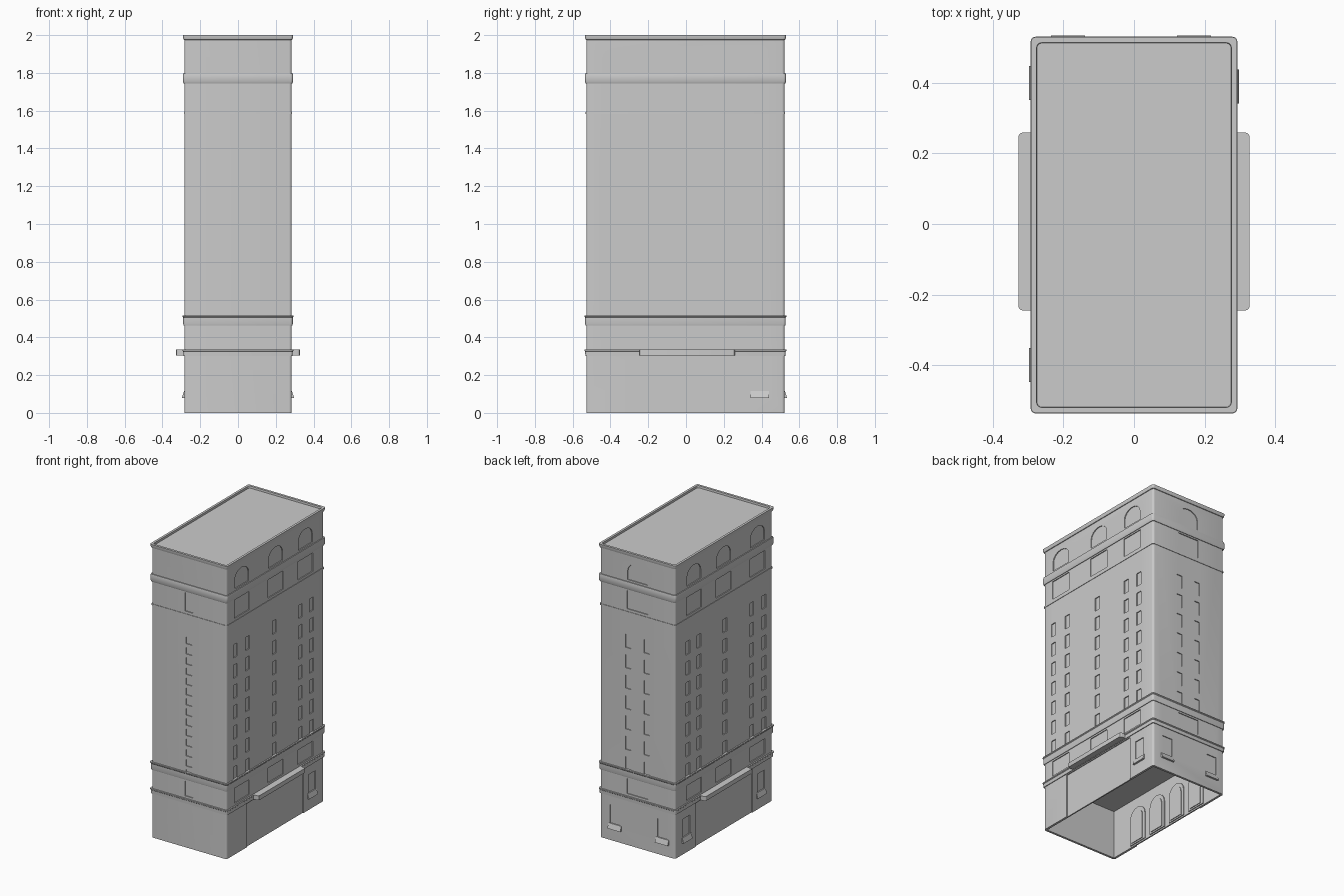
import bpy, bmesh, math

HX, HY, CY = 0.284, 0.525, -0.003   # half sizes of the tower, y centre
SIDES = ("+x", "-x", "+y", "-y")

cube = bpy.data.objects.get("Cube")
if cube:
    bpy.data.objects.remove(cube, do_unlink=True)

grey = bpy.data.materials.new("stone_grey")
grey.use_nodes = True
grey.diffuse_color = (0.6, 0.6, 0.6, 1)
grey.node_tree.nodes["Principled BSDF"].inputs["Base Color"].default_value = (0.6, 0.6, 0.6, 1)


def finish(name, bm):
    bmesh.ops.recalc_face_normals(bm, faces=bm.faces)
    mesh = bpy.data.meshes.new(name)
    bm.to_mesh(mesh)
    bm.free()
    mesh.materials.append(grey)
    obj = bpy.data.objects.new(name, mesh)
    bpy.context.collection.objects.link(obj)
    return obj


def select(obj):
    bpy.ops.object.select_all(action="DESELECT")
    obj.select_set(True)
    bpy.context.view_layer.objects.active = obj


def smooth(obj):
    select(obj)
    bpy.ops.object.shade_smooth_by_angle(angle=math.radians(30))


def on_wall(side, u, z, d):
    """Point u along a wall, at height z, d outward from it."""
    sign = 1 if side[0] == "+" else -1
    if side[1] == "x":
        return (sign * (HX + d), u, z)
    return (u, CY + sign * (HY + d), z)


def prism(bm, side, outline, d0, d1):
    """Extrude a (u, z) outline between two depths from a wall."""
    a = [bm.verts.new(on_wall(side, u, z, d0)) for u, z in outline]
    b = [bm.verts.new(on_wall(side, u, z, d1)) for u, z in outline]
    bm.faces.new(a)
    bm.faces.new(b[::-1])
    n = len(a)
    for i in range(n):
        j = (i + 1) % n
        bm.faces.new((a[i], b[i], b[j], a[j]))
    return a, b


def rect(u, w, z0, z1):
    return [(u - w / 2, z0), (u + w / 2, z0), (u + w / 2, z1), (u - w / 2, z1)]


def arch(u, w, z0, z1, rise):
    pts = [(u - w / 2, z0), (u + w / 2, z0)]
    for i in range(9):
        t = math.pi * i / 8
        pts.append((u + w / 2 * math.cos(t), z1 - rise + rise * math.sin(t)))
    return pts


def ring(bm, z, off, radius=0.014):
    """Rounded rectangle around the tower."""
    hx, hy = HX + off, HY + off
    verts = []
    for k, (sx, sy) in enumerate(((1, 1), (-1, 1), (-1, -1), (1, -1))):
        for i in range(5):
            t = math.pi / 2 * (k + i / 4)
            verts.append(bm.verts.new((sx * (hx - radius) + radius * math.cos(t),
                                       CY + sy * (hy - radius) + radius * math.sin(t), z)))
    return verts


def stack(name, profile, caps=False):
    """Loft rounded rectangles through (z, offset) steps."""
    bm = bmesh.new()
    rings = [ring(bm, z, off) for z, off in profile]
    for a, b in zip(rings, rings[1:]):
        for i in range(len(a)):
            j = (i + 1) % len(a)
            bm.faces.new((a[i], a[j], b[j], b[i]))
    if caps:
        bm.faces.new(rings[0][::-1])
        bm.faces.new(rings[-1])
    return finish(name, bm)


def cut(obj, bm):
    cutter = finish("cutter", bm)
    cutter.hide_render = True
    mod = obj.modifiers.new("cut", "BOOLEAN")
    mod.operation, mod.solver, mod.object = "DIFFERENCE", "EXACT", cutter
    select(obj)
    bpy.ops.object.modifier_apply(modifier=mod.name)
    bpy.data.objects.remove(cutter, do_unlink=True)


# Tower body, hollow at ground level
tower = stack("tower_walls", [(0, 0), (1.986, 0)], caps=True)
bm = bmesh.new()
prism(bm, "-y", [(-HX + 0.015, -0.1), (HX - 0.015, -0.1), (HX - 0.015, 0.33), (-HX + 0.015, 0.33)],
      -0.015, -2 * HY + 0.015)
cut(tower, bm)

# Recessed windows and entrance panels
DEEP = -0.006
columns = {"+x": (-0.435, -0.303, -0.015, 0.265, 0.385),
           "-x": (-0.435, -0.303, -0.015, 0.265, 0.385),
           "+y": (-0.07, 0.07)}
awnings = {"+x": (0.39,), "-x": (0.4, -0.4), "+y": (-0.187, 0.17), "-y": ()}
bm = bmesh.new()
for floor in range(7):
    top = 1.434 - 0.139 * floor
    for side, spots in columns.items():
        for u in spots:
            prism(bm, side, rect(u, 0.042, top - 0.09, top), DEEP, 0.02)
    for z in (top, top - 0.07):
        prism(bm, "-y", rect(0, 0.046, z - 0.045, z), DEEP, 0.02)
for side in SIDES:
    long_side = side[1] == "x"
    wide = (-0.365, 0, 0.32) if long_side else (0,)
    for u in wide:
        width = 0.16 if side != "-y" else 0.06
        for low, high in ((0.35, 0.452), (1.61, 1.735)):
            prism(bm, side, rect(u, width, low, high), DEEP, 0.02)
        if side != "-y":
            prism(bm, side, arch(u, 0.15, 1.81, 1.93, 0.06), DEEP, 0.02)
    if long_side:
        prism(bm, side, rect(-0.005, 0.61, -0.05, 0.296), DEEP, 0.02)
    for u in awnings[side]:
        prism(bm, side, rect(u, 0.075, 0.115, 0.24), DEEP, 0.02)
cut(tower, bm)
smooth(tower)

# Ledges, cornices and roof rim
bands = {
    "ground_band": [(0.302, -0.008), (0.302, 0.005), (0.325, 0.006), (0.328, 0.009), (0.335, 0.009), (0.335, -0.008)],
    "lower_cornice": [(0.463, -0.008), (0.463, 0.004), (0.47, 0.006), (0.505, 0.006), (0.509, 0.009), (0.516, 0.009), (0.516, -0.008)],
    "upper_ledge": [(1.582, -0.008), (1.582, 0.003), (1.593, 0.003), (1.593, -0.008)],
    "upper_cornice": [(1.745, -0.008), (1.745, 0.004), (1.755, 0.008), (1.785, 0.008), (1.797, 0.006), (1.797, -0.008)],
    "roof_rim": [(1.972, -0.008), (1.976, 0.004), (1.99, 0.008), (2.0, 0.008), (2.0, -0.008), (1.985, -0.009)],
}
for name, profile in bands.items():
    smooth(stack(name, profile))

# Entrance canopies with rounded corners
for side, name in (("+x", "left_canopy"), ("-x", "right_canopy")):
    bm = bmesh.new()
    prism(bm, side, rect(0.007, 0.505, 0.305, 0.335), -0.01, 0.044)
    edges = [e for e in bm.edges
             if abs(e.verts[0].co.z - e.verts[1].co.z) > 0.02 and abs(e.verts[0].co.x) > HX]
    bmesh.ops.bevel(bm, geom=edges, offset=0.014, segments=3, profile=0.5, affect="EDGES")
    smooth(finish(name, bm))

# Sloped awnings over the ground openings
for side in SIDES:
    for n, u in enumerate(awnings[side]):
        bm = bmesh.new()
        inner, outer = prism(bm, side, rect(u, 0.097, 0.08, 0.115), -0.01, 0.013)
        for v, (uu, z) in zip(outer[2:], rect(u, 0.097, 0.08, 0.115)[2:]):
            v.co = on_wall(side, uu, z, 0.002)
        wall = {"+x": "left", "-x": "right", "+y": "back", "-y": "front"}[side]
        finish(f"{wall}_awning_{n + 1}", bm)

# Arched door surrounds inside the ground floor
for side, name in (("+x", "left_arches"), ("-x", "right_arches")):
    bm = bmesh.new()
    for i in range(4):
        u = -0.28 + 0.186 * i
        prism(bm, side, arch(u, 0.14, 0.01, 0.26, 0.07), -0.012, -0.021)
        prism(bm, side, arch(u, 0.1, 0.02, 0.235, 0.05), -0.012, -0.026)
    finish(name, bm)
